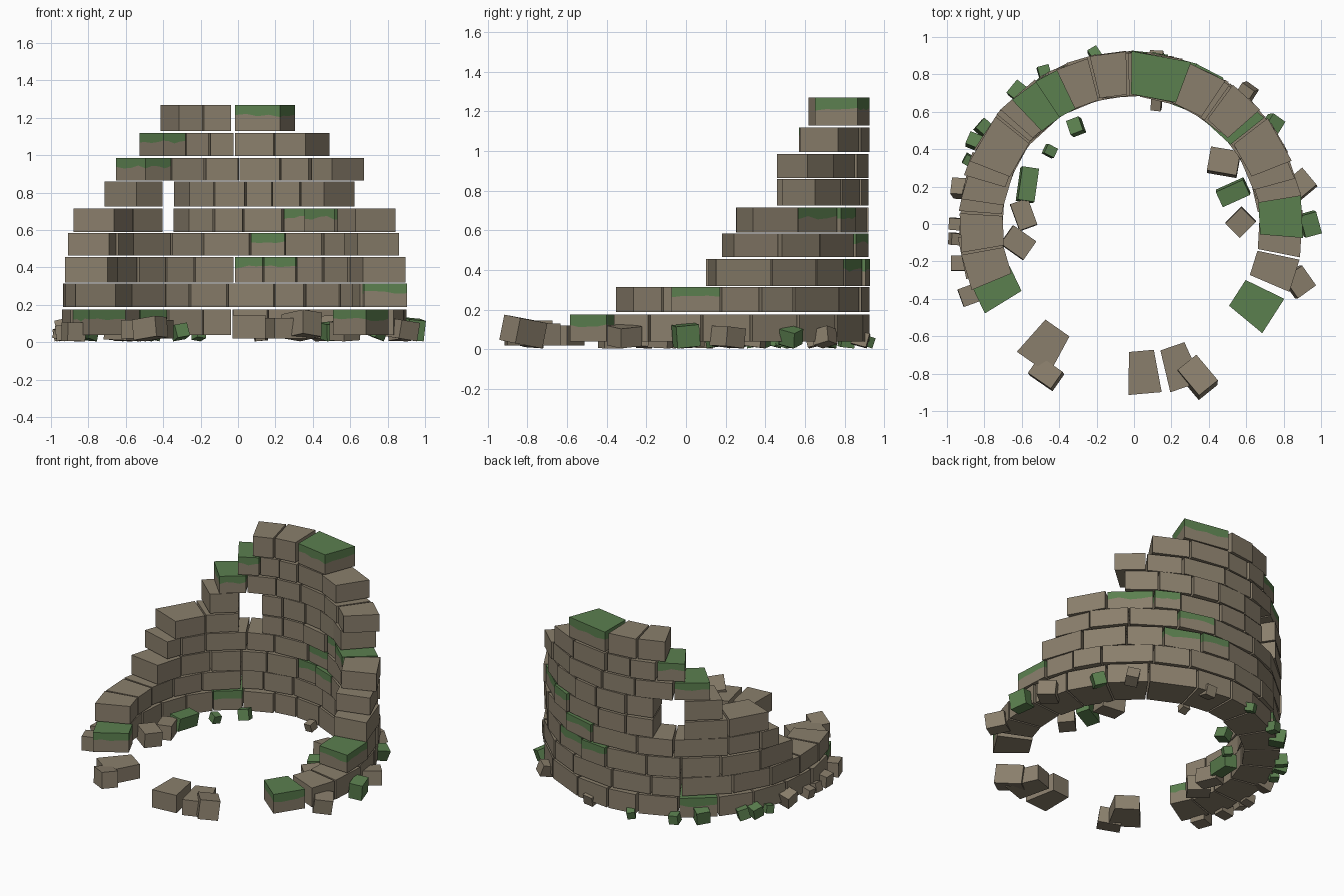
import bpy, bmesh, math, random
from mathutils import Vector, Matrix

random.seed(4)
if "Cube" in bpy.data.objects:
    bpy.data.objects.remove(bpy.data.objects["Cube"])


def material(name, color):
    m = bpy.data.materials.new(name)
    m.use_nodes = True
    m.diffuse_color = color
    bsdf = m.node_tree.nodes["Principled BSDF"]
    bsdf.inputs["Base Color"].default_value = color
    bsdf.inputs["Roughness"].default_value = 0.9
    return m


STONE = material("weathered stone", (0.255, 0.212, 0.150, 1))
MOSS = material("moss green", (0.105, 0.215, 0.078, 1))

CENTER_X, INNER, OUTER, GAP = -0.02, 0.69, 0.92, 0.4


def ring_point(angle, radius):
    a = math.radians(angle)
    return Vector((CENTER_X + radius * math.cos(a), radius * math.sin(a), 0))


def add_block(bm, corners, z0, z1, mossy):
    """Straight stone; a mossy one gets a green cap with a wavy lower edge."""
    steps = 4 if mossy else 1
    outline = [a.lerp(b, k / steps)
               for a, b in zip(corners, corners[1:] + corners[:1])
               for k in range(steps)]
    n = len(outline)
    levels = [[z0] * n, [z1] * n]
    if mossy:
        drop = 0.4 * (z1 - z0)
        levels.insert(1, [z1 - drop - random.uniform(-0.01, 0.01) for _ in outline])
    rings = [[bm.verts.new((p.x, p.y, z)) for p, z in zip(outline, zs)] for zs in levels]
    bm.faces.new(rings[0][::-1])
    bm.faces.new(rings[-1]).material_index = int(mossy)
    for level, (low, high) in enumerate(zip(rings, rings[1:])):
        for i in range(n):
            j = (i + 1) % n
            face = bm.faces.new((low[i], low[j], high[j], high[i]))
            face.material_index = int(mossy and level == 1)


def add_wedge(bm, a0, a1, z0, z1, mossy=False):
    """One stone of the round wall between two angles."""
    a0, a1 = a0 + GAP, a1 - GAP
    shift = random.uniform(-0.008, 0.008)
    corners = [ring_point(a0, INNER + shift), ring_point(a0, OUTER + shift),
               ring_point(a1, OUTER + shift), ring_point(a1, INNER + shift)]
    add_block(bm, corners, z0, z1, mossy)


def finish(bm, name):
    bmesh.ops.recalc_face_normals(bm, faces=bm.faces)
    mesh = bpy.data.meshes.new(name)
    bm.to_mesh(mesh)
    bm.free()
    mesh.materials.append(STONE)
    mesh.materials.append(MOSS)
    obj = bpy.data.objects.new(name, mesh)
    bpy.context.collection.objects.link(obj)
    return obj


# Wall courses: bottom, top, runs of joint angles, start angles of mossy stones
courses = [
    (0.04, 0.175, [[-40, -25.5], [-23.5, -11.5, 5, 21, 38, 55, 75, 91, 104, 121, 137,
                   152, 168, 184, 199, 212]], [-40, 121, 199]),
    (0.19, 0.315, [[-5, 11, 24, 36, 57, 72, 93, 110, 122, 143, 160, 176, 190, 203]], [-5]),
    (0.32, 0.455, [[9, 28, 46, 61, 77, 90, 108, 122, 138, 155, 172]], [61, 77]),
    (0.465, 0.585, [[15, 31, 47, 67, 83, 104, 119, 141, 155, 164]], [67]),
    (0.59, 0.715, [[21, 38, 57, 68, 86, 99, 111], [123, 141, 159]], [38, 57]),
    (0.725, 0.86, [[45, 59, 73, 85, 99, 111], [123, 139]], []),
    (0.865, 0.985, [[41, 54, 69, 88, 103, 119, 134]], [119]),
    (0.995, 1.12, [[56, 72, 90, 101, 112, 124]], [112]),
    (1.13, 1.27, [[69, 90], [91, 104, 116]], [69]),
]
for number, (z0, z1, runs, mossy) in enumerate(courses):
    bm = bmesh.new()
    for run in runs:
        for a0, a1 in zip(run, run[1:]):
            add_wedge(bm, a0, a1, z0, z1, a0 in mossy)
    finish(bm, f"wall_course_{number + 1}")

# Stray stones of the broken front of the ring
bm = bmesh.new()
for a0, a1, top in [(228, 242, 0.12), (269, 281, 0.145), (283, 295, 0.13)]:
    add_wedge(bm, a0, a1, 0.02, top)
finish(bm, "front_foundation_stones")


def rubble(name, x, y, size, turn, mossy, tilt=0.15):
    """Loose tilted stone that rests near the ground."""
    bm = bmesh.new()
    bmesh.ops.create_cube(bm, size=1)
    rot = (Matrix.Rotation(math.radians(turn), 4, "Z")
           @ Matrix.Rotation(random.uniform(-tilt, tilt), 4, "X")
           @ Matrix.Rotation(random.uniform(-tilt, tilt), 4, "Y"))
    bmesh.ops.transform(bm, matrix=rot @ Matrix.Diagonal((*size, 1)), verts=bm.verts)
    lift = 0.005 - min(v.co.z for v in bm.verts)
    bmesh.ops.translate(bm, vec=(x, y, lift), verts=bm.verts)
    for face in bm.faces:
        face.material_index = int(mossy)
    finish(bm, name)


# Large fallen stones: x, y, size, turn, mossy
fallen = [
    (-0.57, 0.21, (0.09, 0.18, 0.09), -8, True), (-0.59, 0.05, (0.1, 0.15, 0.1), 20, False),
    (-0.62, -0.1, (0.15, 0.12, 0.1), -35, False), (0.48, 0.33, (0.16, 0.13, 0.12), -10, False),
    (0.53, 0.17, (0.16, 0.09, 0.09), 25, True), (0.57, 0.01, (0.12, 0.11, 0.1), 45, False),
    (-0.47, -0.8, (0.15, 0.11, 0.11), -35, False), (0.34, -0.82, (0.13, 0.18, 0.13), 40, False),
    (0.94, 0, (0.09, 0.12, 0.11), 15, True), (0.88, -0.31, (0.12, 0.13, 0.1), 35, False),
    (0.89, 0.21, (0.13, 0.12, 0.1), 40, False), (-0.88, -0.38, (0.1, 0.1, 0.1), 20, False),
]
for number, (x, y, size, turn, mossy) in enumerate(fallen):
    rubble(f"fallen_stone_{number + 1}", x, y, size, turn, mossy)

# Small rubble along the foot of the wall: x, y, width, mossy
chips = [
    (-0.21, 0.91, 0.06, True), (-0.48, 0.81, 0.07, True), (-0.61, 0.7, 0.1, True),
    (-0.8, 0.51, 0.08, True), (-0.85, 0.44, 0.08, True), (-0.88, 0.34, 0.06, True),
    (-0.92, 0.19, 0.1, False), (-0.95, 0, 0.07, False), (-0.95, -0.08, 0.07, False),
    (-0.93, -0.21, 0.09, False), (0.12, 0.88, 0.08, False), (0.6, 0.7, 0.09, False),
    (0.74, 0.53, 0.09, True), (0.12, 0.64, 0.06, False), (-0.31, 0.52, 0.08, True),
    (-0.45, 0.39, 0.06, True),
]
for number, (x, y, w, mossy) in enumerate(chips):
    turn = math.degrees(math.atan2(y, x)) + random.uniform(-20, 20)
    rubble(f"rubble_chip_{number + 1}", x, y, (w, w * 0.9, w * 0.9), turn, mossy, 0.3)
